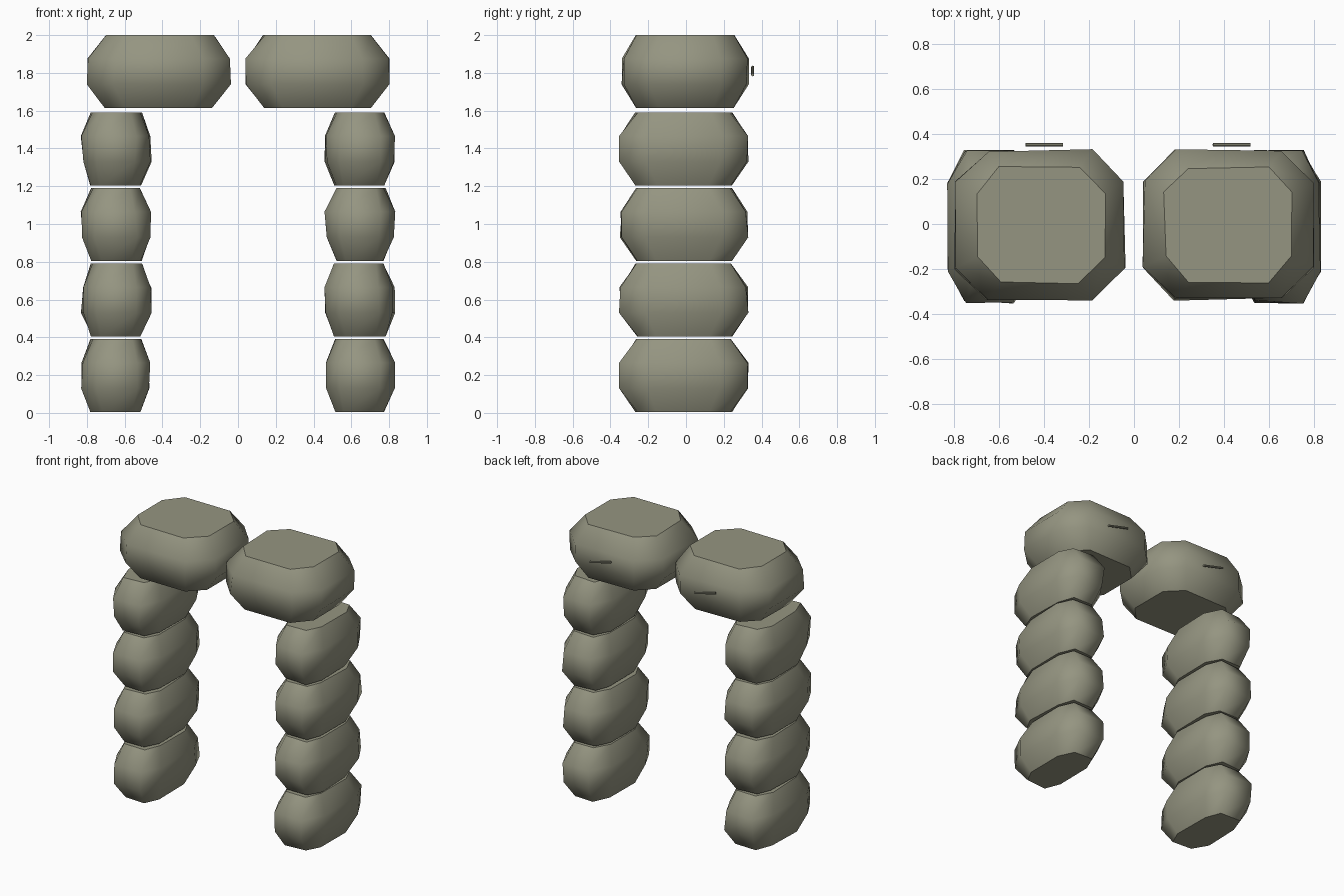
import bpy, bmesh, math, random
from mathutils import Matrix, Vector

random.seed(4)
cube = bpy.data.objects.get("Cube")
if cube:
    bpy.data.objects.remove(cube, do_unlink=True)


def make_material(name, rgb):
    mat = bpy.data.materials.new(name)
    mat.use_nodes = True
    color = (*rgb, 1.0)
    mat.diffuse_color = color
    mat.node_tree.nodes["Principled BSDF"].inputs["Base Color"].default_value = color
    return mat


stone = make_material("weathered stone", (0.30, 0.30, 0.22))


def finish(name, bm):
    bmesh.ops.recalc_face_normals(bm, faces=bm.faces)
    mesh = bpy.data.meshes.new(name)
    bm.to_mesh(mesh)
    bm.free()
    mesh.materials.append(stone)
    obj = bpy.data.objects.new(name, mesh)
    bpy.context.collection.objects.link(obj)
    return obj


def octagon(hx, hy, cx, cy):
    """Rectangle outline with its corners cut off."""
    return [(hx, -hy + cy), (hx, hy - cy), (hx - cx, hy), (-hx + cx, hy),
            (-hx, hy - cy), (-hx, -hy + cy), (-hx + cx, -hy), (hx - cx, -hy)]


def boulder(name, x, y, z, middle, cap):
    """Worn block: four octagon rings, smooth sides and flat caps."""
    bm = bmesh.new()
    rings = []
    for height, shape in ((0.005, cap), (0.13, middle), (0.265, middle), (0.39, cap)):
        ring = []
        for px, py in octagon(*shape):
            jx, jy = random.uniform(-.008, .008), random.uniform(-.008, .008)
            ring.append(bm.verts.new((x + px + jx, y + py + jy, z + height)))
        rings.append(ring)
    for low, high in zip(rings, rings[1:]):
        for i in range(8):
            j = (i + 1) % 8
            bm.faces.new((low[i], low[j], high[j], high[i])).smooth = True
    bm.faces.new(rings[0][::-1])
    bm.faces.new(rings[-1])
    return finish(name, bm)


def peg(name, x):
    """Small slanted rod floating just behind a lintel stone."""
    bm = bmesh.new()
    bmesh.ops.create_cone(bm, cap_ends=True, segments=8, radius1=0.008,
                          radius2=0.008, depth=0.17)
    turn = Matrix.Rotation(math.radians(90 + 14), 4, 'Y')
    bmesh.ops.transform(bm, matrix=Matrix.Translation((x, 0.353, 1.81)) @ turn,
                        verts=bm.verts)
    return finish(name, bm)


for side, sign in (("left", 1), ("right", -1)):
    # Pillar of four stacked stones
    for level in range(4):
        boulder(f"{side}_pillar_stone_{level + 1}", sign * 0.645, -0.012, level * 0.4,
                (0.18, 0.335, 0.075, 0.14), (0.13, 0.25, 0.05, 0.11))
    # Lintel stone reaching toward the middle
    boulder(f"{side}_lintel_stone", sign * 0.42, -0.004, 1.61,
            (0.375, 0.33, 0.14, 0.14), (0.285, 0.255, 0.11, 0.11))
    peg(f"{side}_lintel_peg", 0.435 if sign > 0 else -0.40)
